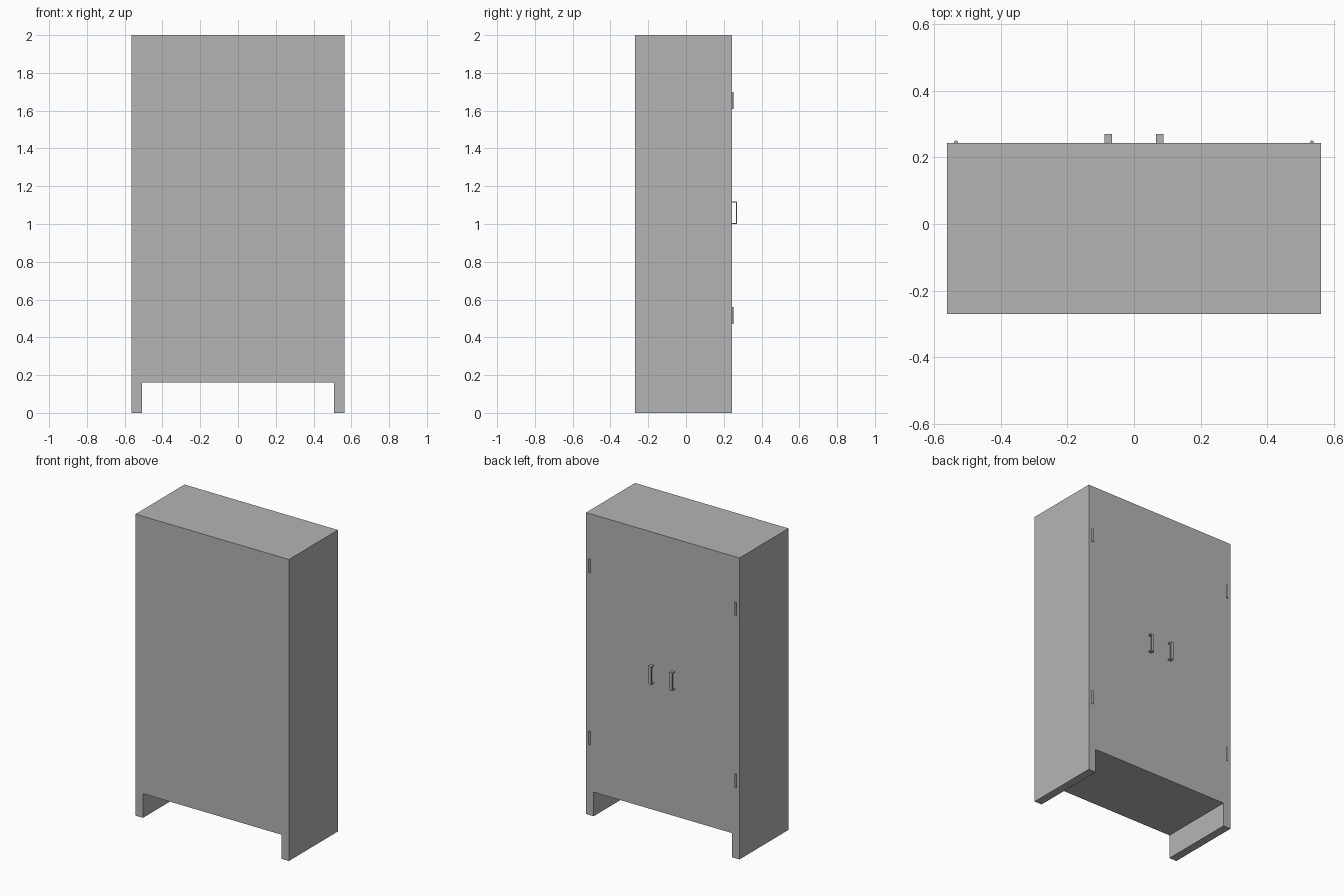
import bpy, bmesh
from mathutils import Vector

if "Cube" in bpy.data.objects:
    bpy.data.objects.remove(bpy.data.objects["Cube"])

BACK, FRONT = -0.27, 0.243     # doors are on the +y side
HALF_W, LEG_IN, BELLY = 0.563, 0.508, 0.16
DOOR_X, DOOR_Z0, DOOR_Z1, DOOR_T = 0.535, 0.20, 1.965, 0.02

# Mid-grey paint shared by every part
paint = bpy.data.materials.new("grey_paint")
paint.diffuse_color = (0.46, 0.46, 0.46, 1)
paint.use_nodes = True
paint.node_tree.nodes["Principled BSDF"].inputs["Base Color"].default_value = paint.diffuse_color


def extrude(name, points, offset):
    """Solid made by sweeping a flat outline along an offset vector."""
    bm = bmesh.new()
    face = bm.faces.new([bm.verts.new(p) for p in points])
    ret = bmesh.ops.extrude_face_region(bm, geom=[face])
    verts = [v for v in ret["geom"] if isinstance(v, bmesh.types.BMVert)]
    bmesh.ops.translate(bm, verts=verts, vec=Vector(offset))
    bmesh.ops.recalc_face_normals(bm, faces=bm.faces)
    mesh = bpy.data.meshes.new(name)
    bm.to_mesh(mesh)
    bm.free()
    mesh.materials.append(paint)
    ob = bpy.data.objects.new(name, mesh)
    bpy.context.collection.objects.link(ob)
    return ob


def box(name, x0, x1, y0, y1, z0, z1):
    pts = [(x0, y0, z0), (x1, y0, z0), (x1, y0, z1), (x0, y0, z1)]
    return extrude(name, pts, (0, y1 - y0, 0))


def cut(target, cutter):
    mod = target.modifiers.new("cut", "BOOLEAN")
    mod.operation, mod.solver, mod.object = "DIFFERENCE", "EXACT", cutter
    bpy.context.view_layer.objects.active = target
    bpy.ops.object.modifier_apply(modifier=mod.name)
    bpy.data.objects.remove(cutter)


# Carcass: one outline with the two side legs, hollowed out
outline = [(-HALF_W, 0), (-LEG_IN, 0), (-LEG_IN, BELLY), (LEG_IN, BELLY),
           (LEG_IN, 0), (HALF_W, 0), (HALF_W, 2), (-HALF_W, 2)]
carcass = extrude("carcass", [(x, BACK, z) for x, z in outline],
                  (0, FRONT - BACK, 0))
cut(carcass, box("cavity", -LEG_IN, LEG_IN, BACK + 0.03, FRONT + 0.1, 0.225, 1.94))
cut(carcass, box("door_rebate", -DOOR_X, DOOR_X, FRONT - DOOR_T, FRONT + 0.1,
                 DOOR_Z0, DOOR_Z1))

for side, s in (("left", -1), ("right", 1)):
    # Door, flush in its rebate
    x0, x1 = sorted((0, s * DOOR_X))
    box(f"{side}_door", x0, x1, FRONT - DOOR_T, FRONT, DOOR_Z0, DOOR_Z1)

    # Flat-strap pull handle
    y, p, t = FRONT, 0.27, 0.006
    strap = [(y, 1.0), (p, 1.0), (p, 1.12), (y, 1.12),
             (y, 1.12 - t), (p - t, 1.12 - t), (p - t, 1.0 + t), (y, 1.0 + t)]
    xh = s * 0.077 - 0.011
    extrude(f"{side}_handle", [(xh, a, b) for a, b in strap], (0.022, 0, 0))

    # Hinge barrels
    for level, z in (("lower", 0.515), ("upper", 1.655)):
        bpy.ops.mesh.primitive_cylinder_add(
            vertices=16, radius=0.006, depth=0.09, location=(s * 0.535, FRONT + 0.002, z))
        hinge = bpy.context.object
        hinge.name = f"{side}_{level}_hinge"
        hinge.data.materials.append(paint)
        bpy.ops.object.shade_smooth_by_angle()
